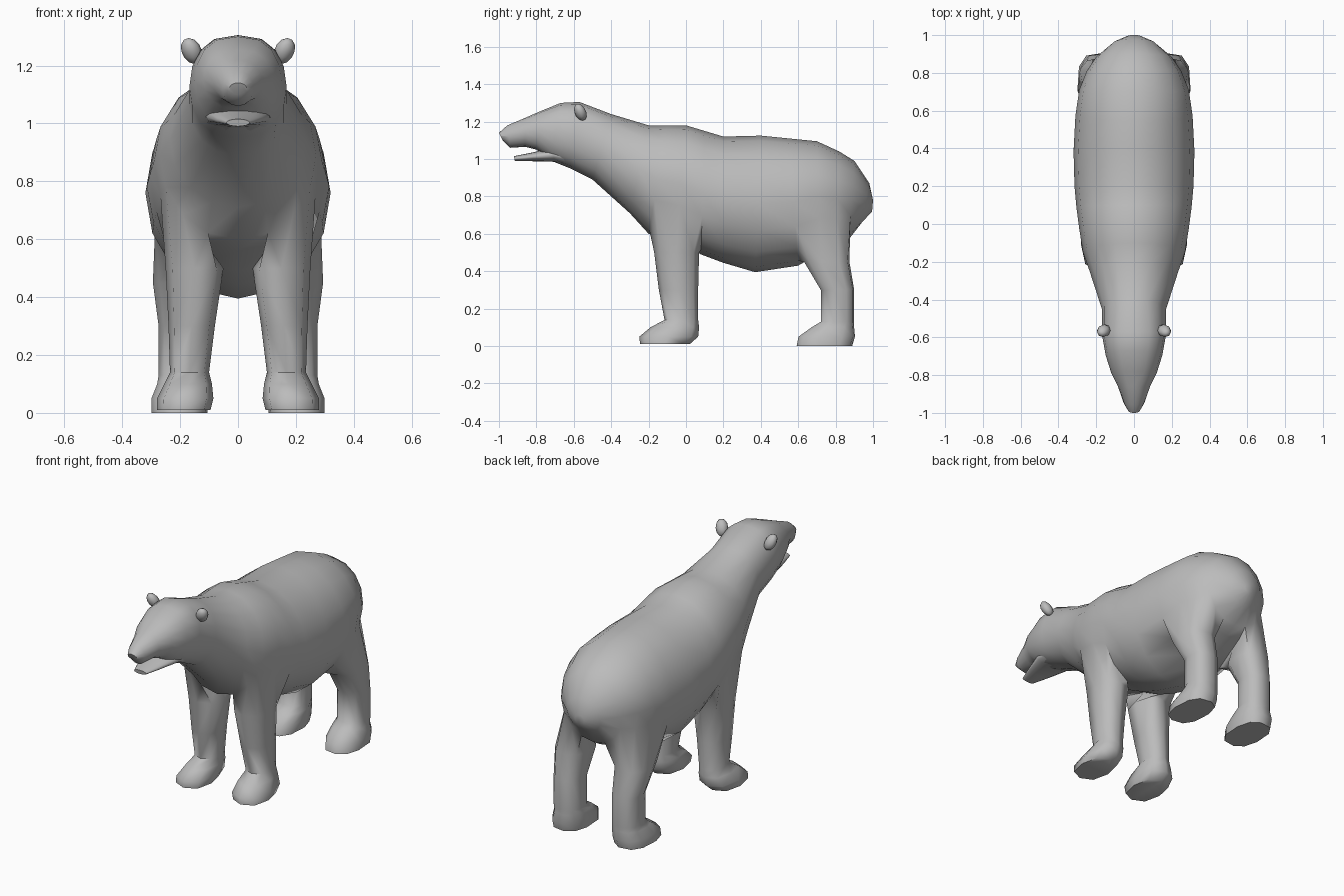
import bpy
import bmesh
from math import sin, cos, pi, radians

if "Cube" in bpy.data.objects:
    bpy.data.objects.remove(bpy.data.objects["Cube"])

SEGS = 16

fur = bpy.data.materials.new("grey_fur")
fur.use_nodes = True
fur.diffuse_color = (0.5, 0.5, 0.5, 1)
fur.node_tree.nodes["Principled BSDF"].inputs["Base Color"].default_value = (0.5, 0.5, 0.5, 1)


def finish(bm, name, angle=65):
    """Turn the bmesh into a smooth-shaded object."""
    bmesh.ops.recalc_face_normals(bm, faces=bm.faces)
    mesh = bpy.data.meshes.new(name)
    bm.to_mesh(mesh)
    bm.free()
    mesh.materials.append(fur)
    obj = bpy.data.objects.new(name, mesh)
    bpy.context.collection.objects.link(obj)
    bpy.ops.object.select_all(action="DESELECT")
    obj.select_set(True)
    bpy.context.view_layer.objects.active = obj
    bpy.ops.object.shade_smooth_by_angle(angle=radians(angle))
    return obj


def power(v, p):
    return abs(v) ** p * (1 if v > 0 else -1)


def section(bm, top_y, top_z, low_y, low_z, half, square=1.0):
    """Slanted cross-section; index 0 is the top, a quarter turn is +x."""
    ring = []
    for k in range(SEGS):
        a = 2 * pi * k / SEGS
        t = (1 - cos(a)) / 2
        ring.append(bm.verts.new((half * power(sin(a), square),
                                  top_y + (low_y - top_y) * t,
                                  top_z + (low_z - top_z) * t)))
    return ring


def skin(bm, a, b):
    n = len(a)
    return [bm.faces.new((a[k], a[(k + 1) % n], b[(k + 1) % n], b[k])) for k in range(n)]


def loft(bm, sections):
    rings = [section(bm, *s) for s in sections]
    strips = [skin(bm, a, b) for a, b in zip(rings, rings[1:])]
    bm.faces.new(rings[0])
    bm.faces.new(rings[-1])
    return rings, strips


def add_leg(bm, rings, strips, first, last, levels, side):
    """Open a patch under the body and grow a leg from its border."""
    lo, hi = SEGS * 5 // 16, SEGS * 7 // 16

    def vert(i, j):
        return rings[i][j if side > 0 else SEGS - j]

    border = [vert(i, lo) for i in range(first, last)]
    border += [vert(last, j) for j in range(lo, hi)]
    border += [vert(i, hi) for i in range(last, first, -1)]
    border += [vert(first, j) for j in range(hi, lo, -1)]
    patch = [strips[i][j if side > 0 else SEGS - 1 - j]
             for i in range(first, last) for j in range(lo, hi)]
    bmesh.ops.delete(bm, geom=patch, context="FACES")
    n = len(border)
    previous = border
    for z, y0, y1, x0, x1 in levels:
        ring = []
        for k in range(n):
            a = -pi / 4 + 2 * pi * k / n
            x = (x0 + x1) / 2 + (x1 - x0) / 2 * power(cos(a), 0.8)
            y = (y0 + y1) / 2 + (y1 - y0) / 2 * power(sin(a), 0.8)
            ring.append(bm.verts.new((side * x, y, z)))
        skin(bm, previous, ring)
        previous = ring
    bm.faces.new(previous)


# Body: nose to rump in one skin (top y, top z, low y, low z, half width, squareness)
body_sections = [
    (-1.0, 1.14, -.98, 1.10, .03),
    (-.955, 1.18, -.94, 1.06, .055),
    (-.86, 1.22, -.86, 1.065, .085),
    (-.78, 1.255, -.80, 1.05, .12, .8),
    (-.67, 1.30, -.72, .99, .15, .75),
    (-.57, 1.305, -.62, .95, .168, .75),
    (-.40, 1.24, -.50, .89, .17, .9),
    (-.20, 1.18, -.30, .71, .235),
    (-.10, 1.18, -.20, .60, .27),
    (0, 1.18, -.05, .56, .29),
    (.10, 1.15, .08, .49, .305),
    (.20, 1.12, .20, .445, .315),
    (.40, 1.125, .37, .395, .32),
    (.55, 1.11, .60, .43, .31),
    (.70, 1.095, .72, .50, .29),
    (.82, 1.04, .80, .53, .25),
    (.90, .99, .87, .57, .20),
    (.98, .87, .94, .66, .11),
    (1.0, .78, .995, .72, .03),
]
# Legs: height, back-to-front extent, inner and outer x
front_levels = [
    (.50, -.17, .07, .05, .25), (.30, -.145, .065, .08, .24),
    (.14, -.115, .065, .10, .235), (.10, -.19, .07, .09, .255),
    (.05, -.25, .065, .085, .28), (.01, -.245, .02, .095, .28),
]
hind_levels = [
    (.45, .63, .875, .10, .295), (.30, .72, .90, .11, .275),
    (.13, .72, .90, .11, .275), (.10, .67, .90, .105, .28),
    (.05, .60, .905, .10, .30), (0, .59, .89, .105, .30),
]
bm = bmesh.new()
rings, strips = loft(bm, body_sections)
for side in (1, -1):
    add_leg(bm, rings, strips, 8, 10, front_levels, side)
    add_leg(bm, rings, strips, 13, 16, hind_levels, side)
finish(bm, "body")

# Lower jaw, left slightly open
bm = bmesh.new()
loft(bm, [(-.92, 1.015, -.915, .99, .04), (-.82, 1.035, -.82, .988, .075),
          (-.72, 1.06, -.70, .985, .11), (-.60, 1.10, -.58, .94, .12)])
finish(bm, "lower_jaw")

# Rounded ears
for side, name in ((1, "left_ear"), (-1, "right_ear")):
    bm = bmesh.new()
    bmesh.ops.create_uvsphere(bm, u_segments=8, v_segments=6, radius=1)
    for v in bm.verts:
        x, y, z = v.co
        v.co = (side * (.16 + .036 * x + .01 * z), -.565 + .032 * y - .012 * z, 1.25 + .045 * z)
    finish(bm, name)
